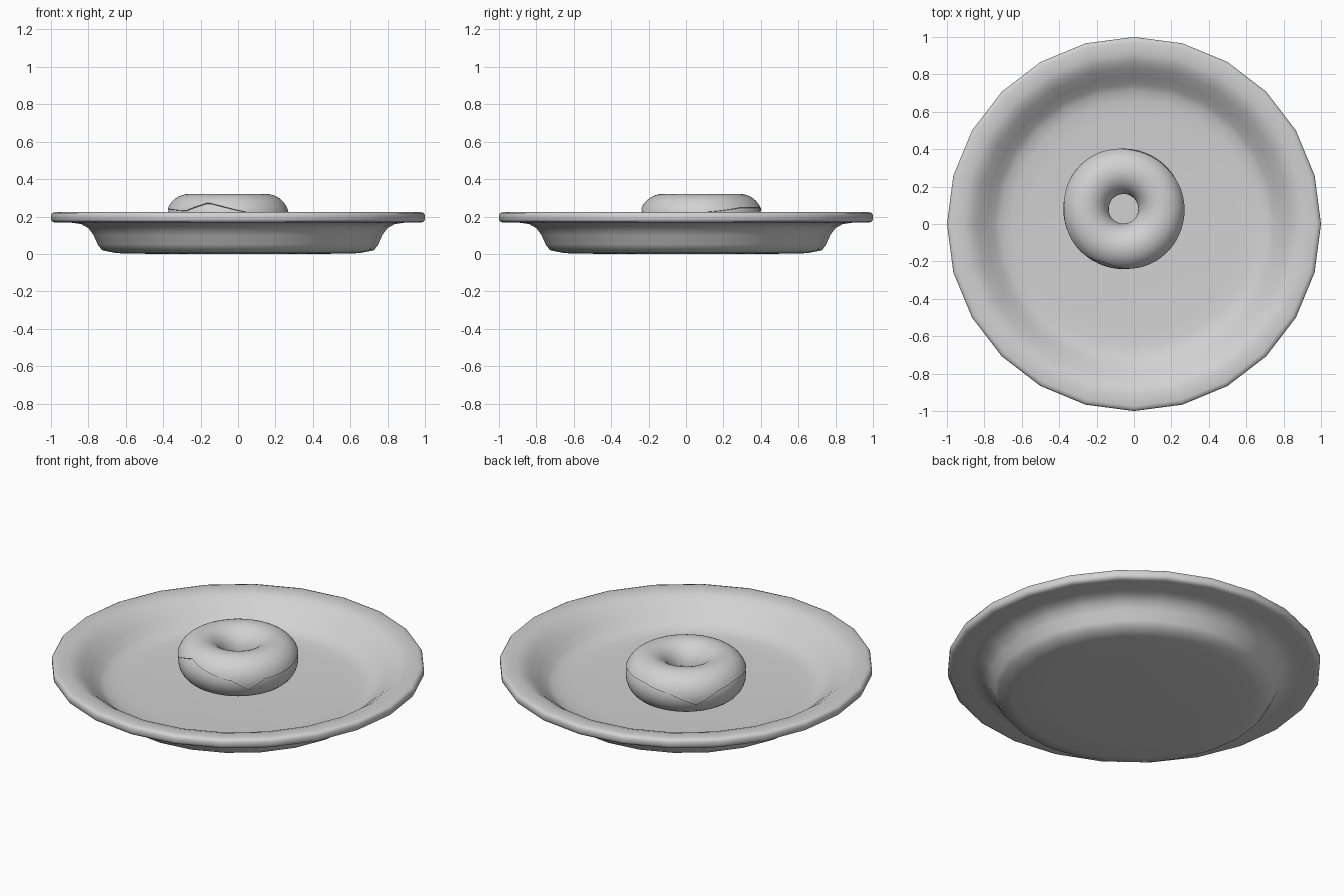
import bpy
import bmesh
from math import sin, cos, pi, radians, degrees

if "Cube" in bpy.data.objects:
    bpy.data.objects.remove(bpy.data.objects["Cube"], do_unlink=True)

TONE = 0.64
grey = bpy.data.materials.new("light grey")
grey.use_nodes = True
grey.diffuse_color = (TONE, TONE, TONE, 1)
grey.node_tree.nodes["Principled BSDF"].inputs["Base Color"].default_value = (TONE, TONE, TONE, 1)


def finish(bm, name, location, sharp):
    """Turn a bmesh into a smooth shaded grey object."""
    bmesh.ops.recalc_face_normals(bm, faces=bm.faces)
    mesh = bpy.data.meshes.new(name)
    bm.to_mesh(mesh)
    bm.free()
    mesh.materials.append(grey)
    obj = bpy.data.objects.new(name, mesh)
    obj.location = location
    bpy.context.collection.objects.link(obj)
    bpy.ops.object.select_all(action='DESELECT')
    obj.select_set(True)
    bpy.context.view_layer.objects.active = obj
    bpy.ops.object.shade_smooth_by_angle(angle=radians(sharp))


def revolve(profile_at, steps, closed=False):
    """Sweep an (r, z) profile, which may vary with the angle, about z."""
    bm = bmesh.new()
    rings = []
    for i in range(steps):
        a = 2 * pi * i / steps
        rings.append([bm.verts.new((r * cos(a), r * sin(a), z)) for r, z in profile_at(a)])
    n = len(rings[0])
    for i in range(steps):
        here, there = rings[i], rings[(i + 1) % steps]
        for j in range(n if closed else n - 1):
            k = (j + 1) % n
            bm.faces.new((here[j], there[j], there[k], here[k]))
    return bm


# Plate: underside, rolled rim, then the dished inside
UNDER = [(0.45, 0), (0.65, 0.004), (0.727, 0.02), (0.75, 0.05), (0.772, 0.1),
         (0.80, 0.138), (0.84, 0.16), (0.89, 0.167)]
RIM = [(0.975, 0.167), (0.993, 0.172), (1.0, 0.184), (1.0, 0.208), (0.993, 0.219),
       (0.975, 0.224)]
INSIDE = [(0.91, 0.221), (0.875, 0.21), (0.84, 0.186), (0.79, 0.145), (0.75, 0.108),
          (0.715, 0.088), (0.66, 0.078), (0.57, 0.073)]
plate = revolve(lambda a: UNDER + RIM + INSIDE, 24)
bmesh.ops.holes_fill(plate, edges=[e for e in plate.edges if e.is_boundary], sides=0)
finish(plate, "plate", (0, 0, 0), 60)

# Doughnut body
MAJOR, DOUGH, ICING = 0.204, 0.118, 0.125
CENTRE = (-0.056, 0.081, 0.196)


def tube(radius, t):
    return MAJOR + radius * cos(t), radius * sin(t)


dough = revolve(lambda a: [tube(DOUGH, 2 * pi * j / 32) for j in range(32)], 72, closed=True)
finish(dough, "doughnut", CENTRE, 60)

# Icing: drip line given as azimuth in degrees and height above the middle
DRIPS = [(-134, 0.035), (-110, 0.085), (-83, 0.042), (-60, 0.015), (-45, -0.04),
         (-30, 0.014), (0, 0.026), (22, 0.038), (43, 0.055), (80, 0.055),
         (110, 0.025), (135, -0.036), (157, 0.03), (180, 0.05), (226, 0.035)]


def drip_height(a):
    d = (degrees(a) + 134) % 360 - 134
    for (a0, h0), (a1, h1) in zip(DRIPS, DRIPS[1:]):
        if a0 <= d <= a1:
            return h0 + (h1 - h0) * (d - a0) / (a1 - a0)


def icing_profile(a):
    start = drip_height(a) / ICING
    end = pi + 0.1 * sin(3 * a)
    arc = [tube(ICING, start + (end - start) * j / 20) for j in range(21)]
    # tuck both edges into the body
    return [tube(DOUGH - 0.004, start)] + arc + [tube(DOUGH - 0.004, end)]


finish(revolve(icing_profile, 120), "icing", CENTRE, 50)
